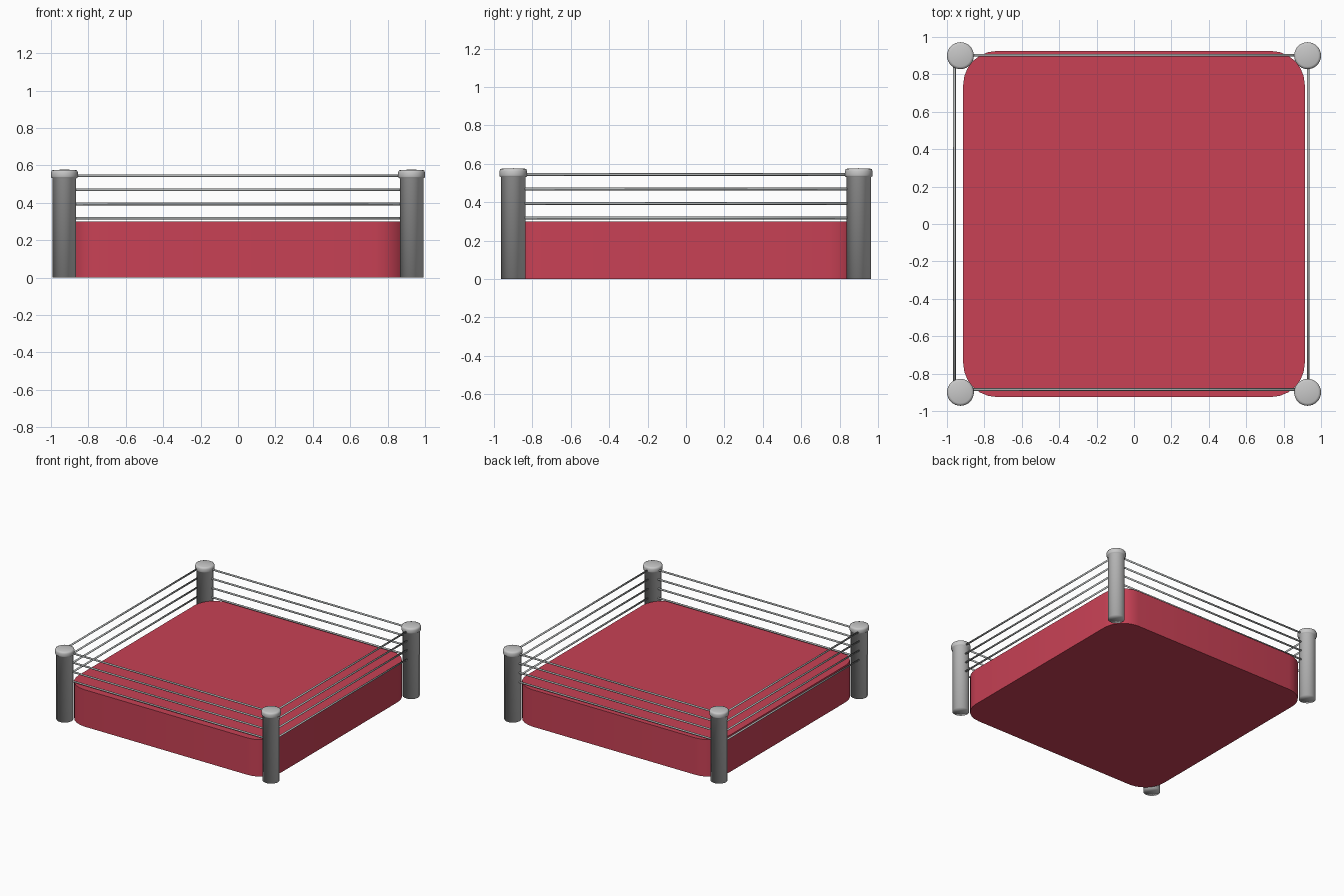
import bpy, bmesh, math
from mathutils import Vector

if "Cube" in bpy.data.objects:
    bpy.data.objects.remove(bpy.data.objects["Cube"])


def material(name, rgb):
    m = bpy.data.materials.new(name)
    m.diffuse_color = (*rgb, 1)
    m.use_nodes = True
    m.node_tree.nodes["Principled BSDF"].inputs["Base Color"].default_value = m.diffuse_color
    return m


RED = material("canvas red", (0.578, 0.053, 0.091))
GREY = material("metal grey", (0.57, 0.57, 0.57))
ROPE = material("rope grey", (0.45, 0.47, 0.47))


def finish(name, bm, mat, smooth):
    bmesh.ops.recalc_face_normals(bm, faces=bm.faces)
    me = bpy.data.meshes.new(name)
    bm.to_mesh(me)
    bm.free()
    me.materials.append(mat)
    for p in me.polygons:
        p.use_smooth = smooth
    ob = bpy.data.objects.new(name, me)
    bpy.context.collection.objects.link(ob)
    return ob


# Ring floor: block with rounded vertical corners
bm = bmesh.new()
bmesh.ops.create_cube(bm, size=1)
for v in bm.verts:
    v.co = Vector((v.co.x * 1.826, v.co.y * 1.85, 0.3 if v.co.z > 0 else 0))
upright = [e for e in bm.edges if abs(e.verts[0].co.z - e.verts[1].co.z) > 0.1]
bmesh.ops.bevel(bm, geom=upright, offset=0.18, offset_type='OFFSET',
                segments=6, profile=0.5, affect='EDGES')
floor = finish("ring_floor", bm, RED, True)
bpy.context.view_layer.objects.active = floor
floor.select_set(True)
bpy.ops.object.shade_smooth_by_angle(angle=math.radians(30))
floor.select_set(False)


# Corner posts: turned profile with a wider cap, smooth all over
PROFILE = [(0.063, 0), (0.063, 0.53), (0.070, 0.534), (0.072, 0.54),
           (0.072, 0.562), (0.068, 0.572), (0.058, 0.576)]


def post(name, x, y, n=32):
    bm = bmesh.new()
    rings = [[bm.verts.new((x + r * math.cos(2 * math.pi * i / n),
                            y + r * math.sin(2 * math.pi * i / n), z))
              for i in range(n)] for r, z in PROFILE]
    for a, b in zip(rings, rings[1:]):
        for i in range(n):
            j = (i + 1) % n
            bm.faces.new((a[i], a[j], b[j], b[i]))
    for ring, z in ((rings[0], 0), (rings[-1], 0.577)):
        c = bm.verts.new((x, y, z))
        for i in range(n):
            bm.faces.new((ring[i], ring[(i + 1) % n], c))
    finish(name, bm, GREY, True)


for sx, side in ((-1, "left"), (1, "right")):
    for sy, end in ((-1, "front"), (1, "back")):
        post(f"{end}_{side}_post", 0.928 * sx, 0.9 * sy)


# Ropes: four levels along each side
def rope(name, a, b, r=0.007):
    a, b = Vector(a), Vector(b)
    bm = bmesh.new()
    bmesh.ops.create_cone(bm, cap_ends=True, segments=12, radius1=r,
                          radius2=r, depth=(b - a).length)
    rot = (b - a).to_track_quat('Z', 'Y')
    for v in bm.verts:
        v.co = rot @ v.co + (a + b) / 2
    finish(name, bm, ROPE, True)


for k in range(4):
    z = 0.318 + 0.0755 * k
    rope(f"front_rope_{k}", (-0.9, -0.885, z), (0.9, -0.885, z))
    rope(f"back_rope_{k}", (-0.9, 0.902, z), (0.9, 0.902, z))
    rope(f"left_rope_{k}", (-0.96, -0.88, z), (-0.96, 0.88, z))
    rope(f"right_rope_{k}", (0.931, -0.88, z), (0.931, 0.88, z))
